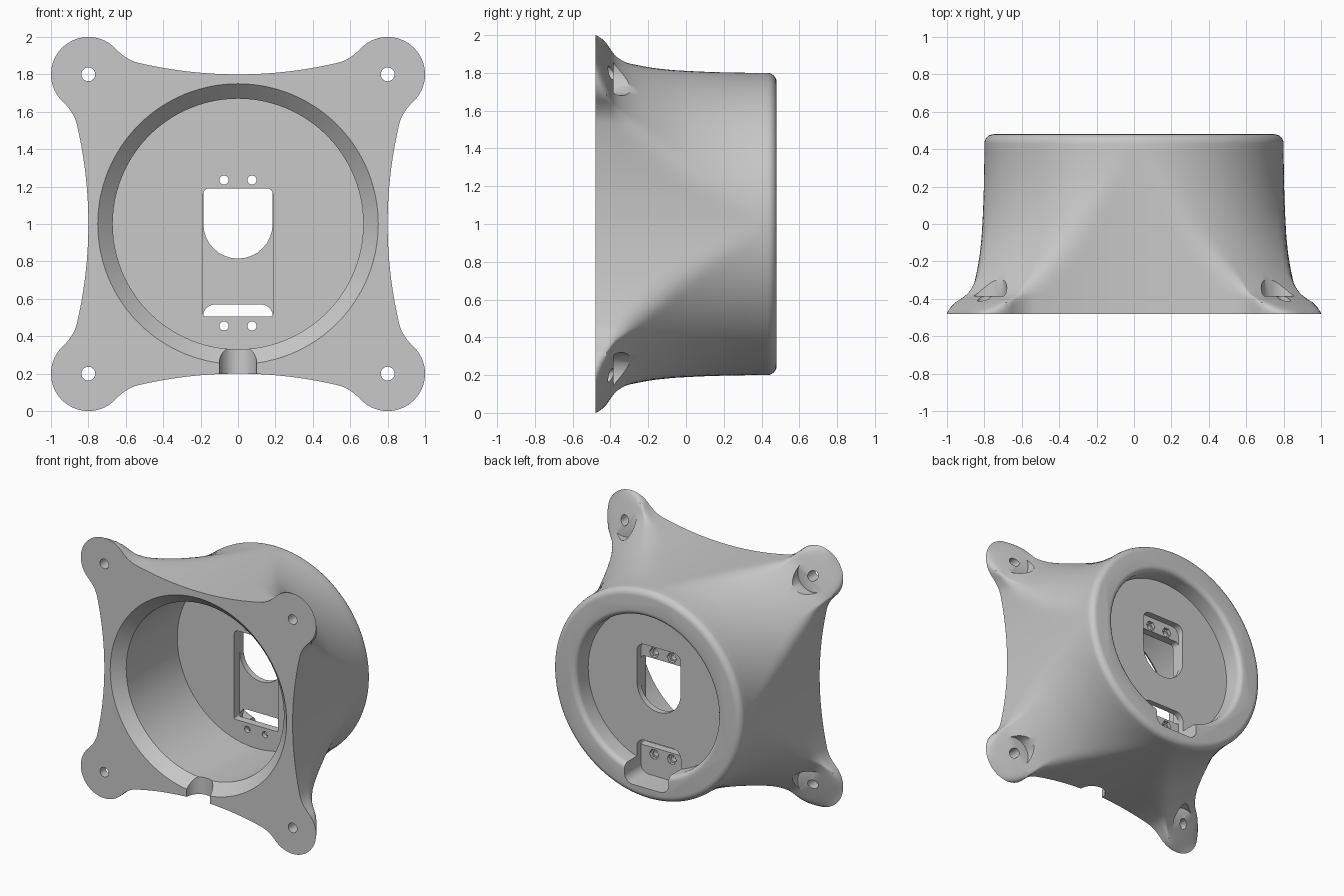
import bpy, bmesh
from math import sin, cos, pi, radians
from mathutils import Vector

cube = bpy.data.objects.get("Cube")
if cube:
    bpy.data.objects.remove(cube, do_unlink=True)

MID = 1.0  # height of the housing axis


def loft(name, rings):
    """Closed solid skinned through rings of equal length."""
    bm = bmesh.new()
    loops = [[bm.verts.new(p) for p in ring] for ring in rings]
    n = len(loops[0])
    for a, b in zip(loops, loops[1:]):
        for i in range(n):
            j = (i + 1) % n
            bm.faces.new((a[i], a[j], b[j], b[i]))
    bm.faces.new(loops[0])
    bm.faces.new(reversed(loops[-1]))
    bmesh.ops.recalc_face_normals(bm, faces=bm.faces)
    mesh = bpy.data.meshes.new(name)
    bm.to_mesh(mesh)
    bm.free()
    obj = bpy.data.objects.new(name, mesh)
    bpy.context.collection.objects.link(obj)
    return obj


def circle(x, z, r, n):
    return [(x + r * cos(2 * pi * i / n), z + r * sin(2 * pi * i / n)) for i in range(n)]


def rounded(x, z0, z1, r0, r1):
    """Rectangle outline with bottom corner radius r0 and top radius r1."""
    pts = []
    corners = ((x - r1, z1 - r1, r1), (r1 - x, z1 - r1, r1),
               (r0 - x, z0 + r0, r0), (x - r0, z0 + r0, r0))
    for k, (cx, cz, r) in enumerate(corners):
        for i in range(9):
            t = (k + i / 8) * pi / 2
            pts.append((cx + r * cos(t), cz + r * sin(t)))
    # the two lower arcs meet when the bottom is a full half circle
    return [p for i, p in enumerate(pts)
            if (Vector(p) - Vector(pts[i - 1])).length > 1e-5]


def prism(name, outline, y0, y1):
    return loft(name, [[(x, y, z) for x, z in outline] for y in (y0, y1)])


def flange_outline():
    """Four bowed sides joined by round corner lobes."""
    side = [Vector((0.8 + 0.217 * z * z, z)) for z in (0.53 * i / 18 for i in range(18))]
    a, d = Vector((0.861, 0.53)), Vector((0.941, 0.659))
    b, c = a + Vector((0.012, 0.055)), d - Vector((0.035, 0.035))
    for i in range(8):
        t = i / 8
        side.append(a * (1 - t) ** 3 + b * 3 * t * (1 - t) ** 2
                    + c * 3 * t * t * (1 - t) + d * t ** 3)
    for i in range(15):
        t = pi / 4 * (2 * i / 14 - 1)
        side.append(Vector((0.8 + 0.2 * cos(t), 0.8 + 0.2 * sin(t))))
    quarter = side + [Vector((p.y, p.x)) for p in reversed(side[1:-1])]
    ring = []
    for c, s in ((1, 0), (0, 1), (-1, 0), (0, -1)):
        ring += [Vector((c * p.x - s * p.y, s * p.x + c * p.y)) for p in quarter]
    return ring


OUTLINE = flange_outline()


def section(y, radius):
    """Flange outline trimmed by a circle, with the crease blended."""
    blend = max(min(0.06, 0.5 * (radius - 0.8)), 1e-4)
    ring = []
    for p in OUTLINE:
        r = p.length
        h = max(blend - abs(r - radius), 0) / blend
        q = p * (min(r, radius) - h * h * blend / 4) / r
        ring.append((q.x, y, MID + q.y))
    return ring


# Outer shell: the straight flange outline trimmed by a flaring round body
stations = [(-0.48, 2), (-0.474, 1.315), (-0.462, 1.28), (-0.445, 1.24), (-0.42, 1.188),
            (-0.4, 1.135), (-0.385, 1.105), (-0.37, 1.08), (-0.34, 1.05), (-0.3, 1.015),
            (-0.25, 0.981), (-0.2, 0.952), (-0.15, 0.926), (-0.1, 0.902), (-0.05, 0.88),
            (0.02, 0.857), (0.08, 0.841), (0.14, 0.828), (0.2, 0.817), (0.26, 0.809),
            (0.32, 0.804), (0.38, 0.8)]
stations += [(0.43 + 0.05 * sin(t), 0.75 + 0.05 * cos(t)) for t in (i * pi / 12 for i in range(7))]
housing = loft("housing", [section(*s) for s in stations])

# Main cavity with a chamfered mouth
cavity = ((-0.5, 0.77), (-0.4, 0.67), (0.22, 0.67))
# Recess behind the rim with a softened lip
recess = [(0.33, 0.6)]
recess += [(0.44 + 0.04 * sin(t), 0.64 - 0.04 * cos(t)) for t in (i * pi / 12 for i in range(7))]
recess.append((0.6, 0.64))
cutters = [loft(name, [[(x, y, z) for x, z in circle(0, MID, r, 96)] for y, r in profile])
           for name, profile in (("cavity", cavity), ("rim_recess", recess))]

# Corner mounting holes with counterbores
for x in (-0.8, 0.8):
    for z in (-0.8, 0.8):
        cutters.append(prism("counterbore", circle(x, MID + z, 0.12, 40), -0.385, 0.6))
        cutters.append(prism("mounting_hole", circle(x, MID + z, 0.037, 24), -0.6, -0.3))

# Cable notch through the bottom of the flange
cutters.append(loft("cable_notch", [[(x, y, z) for x, y in circle(0, -0.48, 0.1, 40)]
                                    for z in (0.1, 0.5)]))

# Pockets in the partition: front one overlaps the two back ones
cutters.append(prism("front_pocket", rounded(0.186, 0.505, 1.19, 0.012, 0.03), 0.15, 0.285))
cutters.append(prism("upper_back_pocket", rounded(0.185, 0.815, 1.305, 0.1849, 0.06), 0.28, 0.6))
cutters.append(prism("lower_back_pocket", rounded(0.187, 0.29, 0.57, 0.07, 0.065), 0.28, 0.6))

# Screw holes with hexagonal nut seats
for x in (-0.075, 0.075):
    for z in (0.455, 1.235):
        cutters.append(prism("screw_hole", circle(x, z, 0.024, 20), 0.15, 0.4))
        cutters.append(prism("nut_seat", circle(x, z, 0.04, 6), 0.255, 0.4))

bpy.ops.object.select_all(action="DESELECT")
housing.select_set(True)
bpy.context.view_layer.objects.active = housing
for cutter in cutters:
    cutter.hide_render = True
    mod = housing.modifiers.new(cutter.name, "BOOLEAN")
    mod.operation = "DIFFERENCE"
    mod.solver = "EXACT"
    mod.object = cutter
    bpy.ops.object.modifier_apply(modifier=mod.name)
    bpy.data.objects.remove(cutter, do_unlink=True)

# Single matte grey
grey = bpy.data.materials.new("matte_grey")
grey.use_nodes = True
colour = (0.58, 0.58, 0.58, 1)
grey.diffuse_color = colour
grey.node_tree.nodes["Principled BSDF"].inputs["Base Color"].default_value = colour
housing.data.materials.clear()
housing.data.materials.append(grey)

bpy.ops.object.shade_smooth_by_angle(angle=radians(35))
